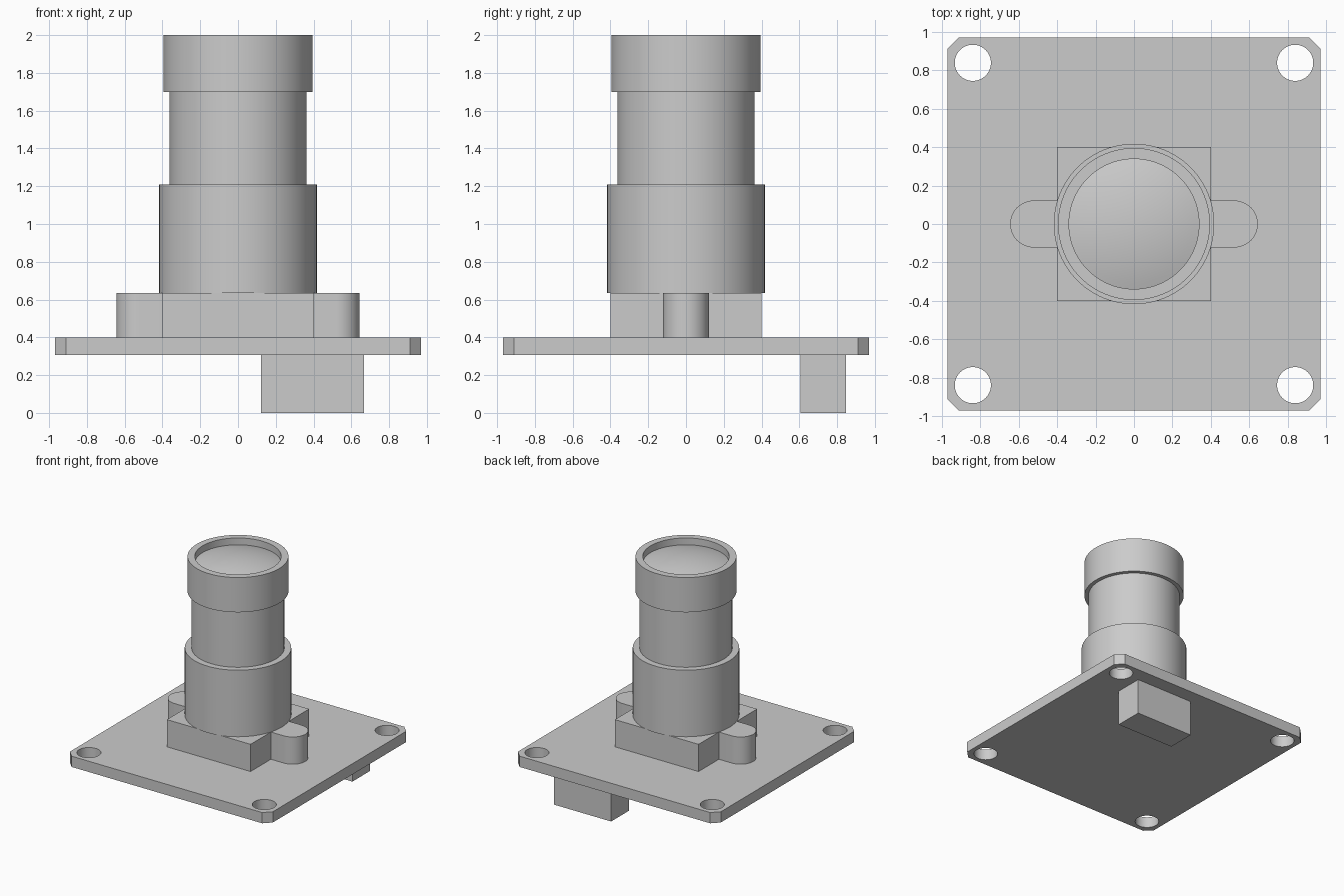
import bpy, bmesh, math
from mathutils import Matrix

cube = bpy.data.objects.get("Cube")
if cube:
    bpy.data.objects.remove(cube, do_unlink=True)

# One flat grey for everything
grey = bpy.data.materials.new("light grey")
grey.use_nodes = True
colour = (0.6, 0.6, 0.6, 1)
grey.diffuse_color = colour
bsdf = next(n for n in grey.node_tree.nodes if n.type == "BSDF_PRINCIPLED")
bsdf.inputs["Base Color"].default_value = colour


def finish(name, bm, smooth=False):
    bmesh.ops.recalc_face_normals(bm, faces=bm.faces[:])
    mesh = bpy.data.meshes.new(name)
    bm.to_mesh(mesh)
    bm.free()
    mesh.materials.append(grey)
    ob = bpy.data.objects.new(name, mesh)
    bpy.context.collection.objects.link(ob)
    if smooth:
        shade(ob)
    return ob


def shade(ob):
    bpy.ops.object.select_all(action="DESELECT")
    ob.select_set(True)
    bpy.context.view_layer.objects.active = ob
    bpy.ops.object.shade_smooth_by_angle(angle=math.radians(30))


def prism(name, outline, z0, z1, smooth=False):
    """Extrude a flat outline from z0 up to z1."""
    bm = bmesh.new()
    face = bm.faces.new([bm.verts.new((x, y, z0)) for x, y in outline])
    top = bmesh.ops.extrude_face_region(bm, geom=[face])["geom"]
    bmesh.ops.translate(bm, vec=(0, 0, z1 - z0),
                        verts=[v for v in top if isinstance(v, bmesh.types.BMVert)])
    return finish(name, bm, smooth)


def box(name, x0, x1, y0, y1, z0, z1):
    return prism(name, [(x0, y0), (x1, y0), (x1, y1), (x0, y1)], z0, z1)


def lathe(name, profile, steps=96):
    """Spin a radius/height profile around the z axis."""
    bm = bmesh.new()
    verts = [bm.verts.new((r, 0, z)) for r, z in profile]
    edges = [bm.edges.new(pair) for pair in zip(verts, verts[1:])]
    bmesh.ops.spin(bm, geom=verts + edges, axis=(0, 0, 1), cent=(0, 0, 0),
                   angle=math.tau, steps=steps)
    bmesh.ops.remove_doubles(bm, verts=bm.verts[:], dist=0.0001)
    return finish(name, bm, True)


# Circuit board with clipped corners
H, C = 0.97, 0.06
board = prism("circuit_board", [(-H + C, -H), (H - C, -H), (H, -H + C), (H, H - C),
                                (H - C, H), (-H + C, H), (-H, H - C), (-H, -H + C)],
              0.307, 0.4)

# Four mounting holes
bm = bmesh.new()
for sx in (-1, 1):
    for sy in (-1, 1):
        bmesh.ops.create_cone(bm, cap_ends=True, segments=48, radius1=0.094,
                              radius2=0.094, depth=0.4,
                              matrix=Matrix.Translation((sx * 0.838, sy * 0.838, 0.35)))
cutter = finish("hole_cutter", bm)
cutter.hide_render = True
cut = board.modifiers.new("holes", "BOOLEAN")
cut.operation = "DIFFERENCE"
cut.solver = "EXACT"
cut.object = cutter
bpy.context.view_layer.objects.active = board
bpy.ops.object.modifier_apply(modifier=cut.name)
bpy.data.objects.remove(cutter, do_unlink=True)
shade(board)

# Square lens mount with a rounded screw lug on each side
box("lens_mount", -0.4, 0.4, -0.4, 0.4, 0.4, 0.635)
R = 0.122
for side, name in ((1, "left_lug"), (-1, "right_lug")):
    arc = [math.pi * (i / 24 - 0.5) for i in range(25)]
    outline = [(0.399, -R)] + [(0.522 + R * math.cos(a), R * math.sin(a)) for a in arc]
    outline.append((0.399, R))
    prism(name, [(side * x, y) for x, y in outline], 0.4, 0.635, True)

# Stepped barrel and hollow front ring
lathe("lens_barrel", [(0, 0.635), (0.417, 0.635), (0.417, 1.21), (0.363, 1.21),
                      (0.363, 1.7), (0.395, 1.7), (0.395, 2.0), (0.338, 2.0),
                      (0.338, 1.94), (0, 1.94)])

# Shallow glass dome
rim, rise = 0.338, 0.05
ball = (rim ** 2 + rise ** 2) / (2 * rise)
half = math.asin(rim / ball)
lathe("lens_glass", [(ball * math.sin(half * i / 10),
                      1.941 + rise - ball + ball * math.cos(half * i / 10))
                     for i in range(11)])

# Connector under the board
box("connector", 0.122, 0.668, 0.607, 0.848, 0, 0.307)
